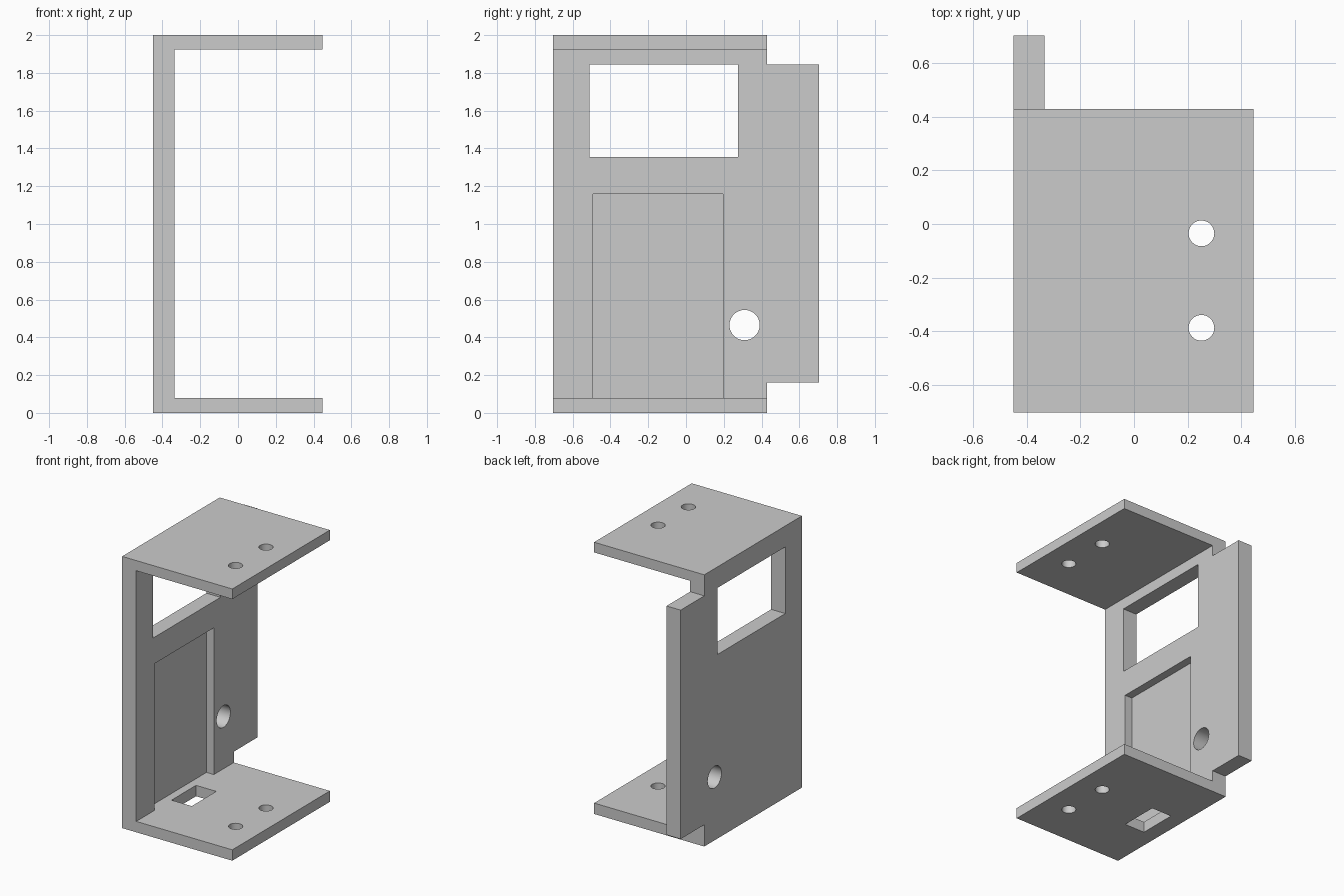
import bpy, bmesh, math
from mathutils import Vector

if "Cube" in bpy.data.objects:
    bpy.data.objects.remove(bpy.data.objects["Cube"])

X0, X1 = -0.45, 0.447        # outer wall face, free plate edge
WALL = -0.335                # inner wall face
Y0, Y1, YP = -0.705, 0.705, 0.43
cutters = []


def box(name, x, y, z):
    """Box cutter from (min, max) ranges."""
    bpy.ops.mesh.primitive_cube_add(size=1, location=[sum(r) / 2 for r in (x, y, z)])
    ob = bpy.context.object
    ob.name = name
    ob.scale = [r[1] - r[0] for r in (x, y, z)]
    cutters.append(ob)


def drill(name, loc, radius, depth, rot=(0, 0, 0)):
    """Round cutter."""
    bpy.ops.mesh.primitive_cylinder_add(vertices=48, radius=radius, depth=depth,
                                        location=loc, rotation=rot)
    bpy.context.object.name = name
    cutters.append(bpy.context.object)


# Bracket: C-shaped profile in XZ, extruded along y
profile = [(X0, 0), (X1, 0), (X1, 0.08), (WALL, 0.08),
           (WALL, 1.925), (X1, 1.925), (X1, 2), (X0, 2)]
bm = bmesh.new()
face = bm.faces.new([bm.verts.new((x, Y0, z)) for x, z in profile])
ext = bmesh.ops.extrude_face_region(bm, geom=[face])
bmesh.ops.translate(bm, vec=Vector((0, Y1 - Y0, 0)),
                    verts=[g for g in ext["geom"] if isinstance(g, bmesh.types.BMVert)])
bmesh.ops.recalc_face_normals(bm, faces=bm.faces)
mesh = bpy.data.meshes.new("mounting_bracket")
bm.to_mesh(mesh)
bm.free()
bracket = bpy.data.objects.new("mounting_bracket", mesh)
bpy.context.collection.objects.link(bracket)

# Rear corners removed, leaving the wall tab
box("rear_notch_top", (-1, 1), (YP, 1), (1.845, 2.5))
box("rear_notch_bottom", (-1, 1), (YP, 1), (-0.5, 0.16))

# Window, shallow pocket and floor slot
box("window_cutter", (-0.6, -0.2), (-0.512, 0.275), (1.355, 1.845))
box("pocket_cutter", (-0.395, -0.25), (-0.493, 0.197), (0.08, 1.16))
box("slot_cutter", (WALL, -0.17), (-0.295, -0.01), (-0.1, 0.2))

# Screw holes through both plates, cable hole through the wall
for y in (-0.035, -0.388):
    drill("plate_hole_cutter", (0.252, y, 1), 0.048, 3)
drill("wall_hole_cutter", (-0.4, 0.31, 0.465), 0.08, 0.5, (0, math.pi / 2, 0))

# Apply all cuts
bpy.context.view_layer.update()
bpy.ops.object.select_all(action='DESELECT')
bracket.select_set(True)
bpy.context.view_layer.objects.active = bracket
for c in cutters:
    mod = bracket.modifiers.new(c.name, 'BOOLEAN')
    mod.operation = 'DIFFERENCE'
    mod.solver = 'EXACT'
    mod.object = c
    bpy.ops.object.modifier_apply(modifier=mod.name)
for c in cutters:
    bpy.data.objects.remove(c)
bpy.ops.object.shade_smooth_by_angle(angle=math.radians(30))
